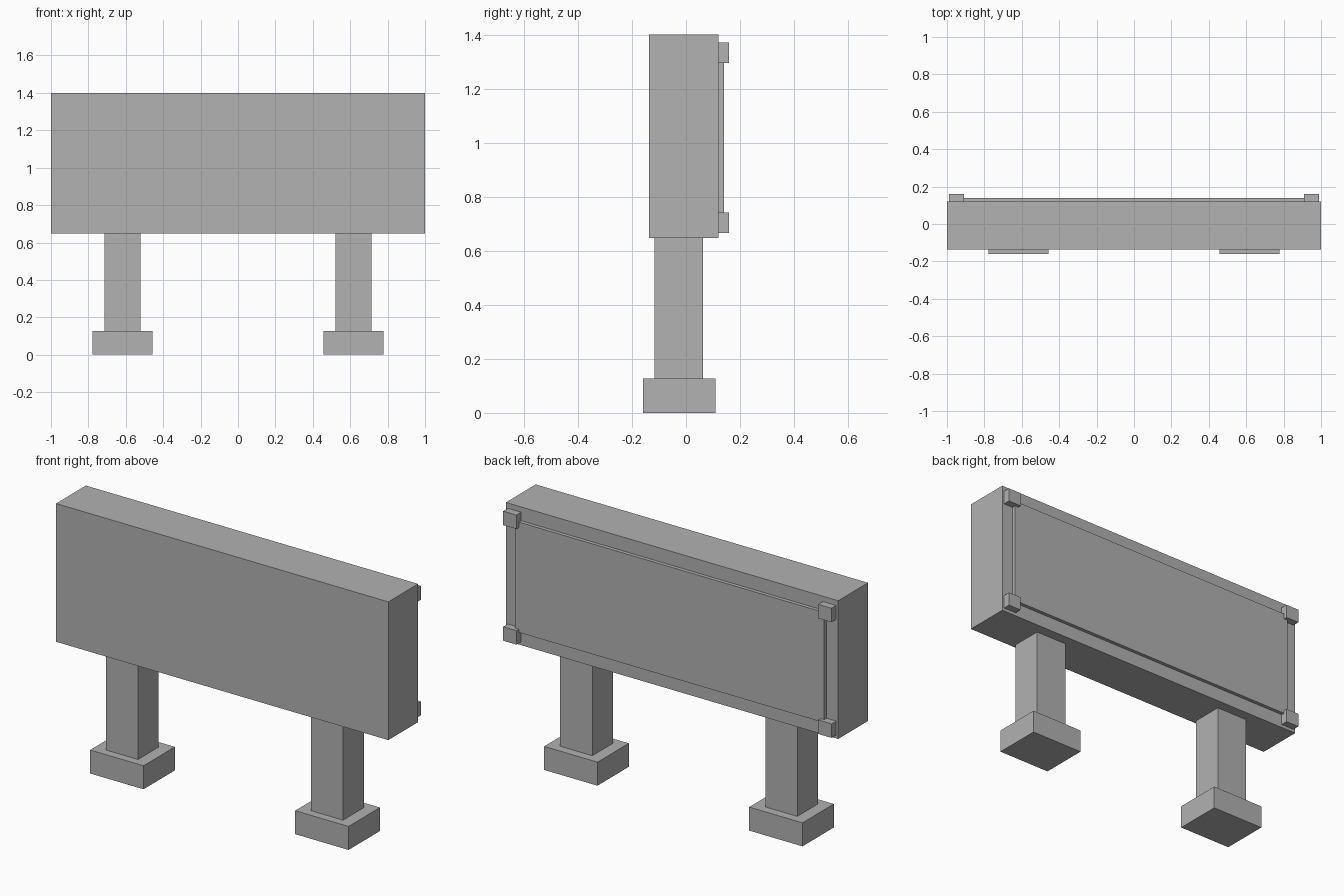
import bpy
import bmesh
from mathutils import Matrix, Vector

cube = bpy.data.objects.get("Cube")
if cube:
    bpy.data.objects.remove(cube, do_unlink=True)

# Single flat colour
grey = bpy.data.materials.new("plain grey")
grey.use_nodes = True
colour = (0.445, 0.445, 0.445, 1)
grey.diffuse_color = colour
grey.node_tree.nodes["Principled BSDF"].inputs["Base Color"].default_value = colour


def box(name, x, y, z):
    """Flat-shaded block spanning the given (min, max) ranges."""
    low, high = (Vector(v) for v in zip(x, y, z))
    bm = bmesh.new()
    place = Matrix.Translation((low + high) / 2) @ Matrix.Diagonal((*(high - low), 1))
    bmesh.ops.create_cube(bm, size=1, matrix=place)
    mesh = bpy.data.meshes.new(name)
    bm.to_mesh(mesh)
    bm.free()
    mesh.materials.append(grey)
    obj = bpy.data.objects.new(name, mesh)
    bpy.context.collection.objects.link(obj)
    return obj


def around(centre, size):
    return centre - size / 2, centre + size / 2


# Sign board and the thin plate on its back
back = 0.12
box("board", (-1, 1), (-0.136, back), (0.648, 1.4))
box("back_plate", (-0.93, 0.93), (back, 0.14), (0.725, 1.325))

for side, sign in (("left", 1), ("right", -1)):
    # Square post standing on a wider footing
    x = sign * 0.617
    box(side + "_footing", around(x, 0.321), (-0.16, 0.109), (0, 0.128))
    box(side + "_post", around(x, 0.193), (-0.116, 0.062), (0.128, 0.648))

    # Corner blocks holding the plate
    for level, z in (("lower", 0.704), ("upper", 1.333)):
        box(f"{side}_{level}_corner_block", around(sign * 0.948, 0.08),
            (back, 0.16), around(z, 0.076))
